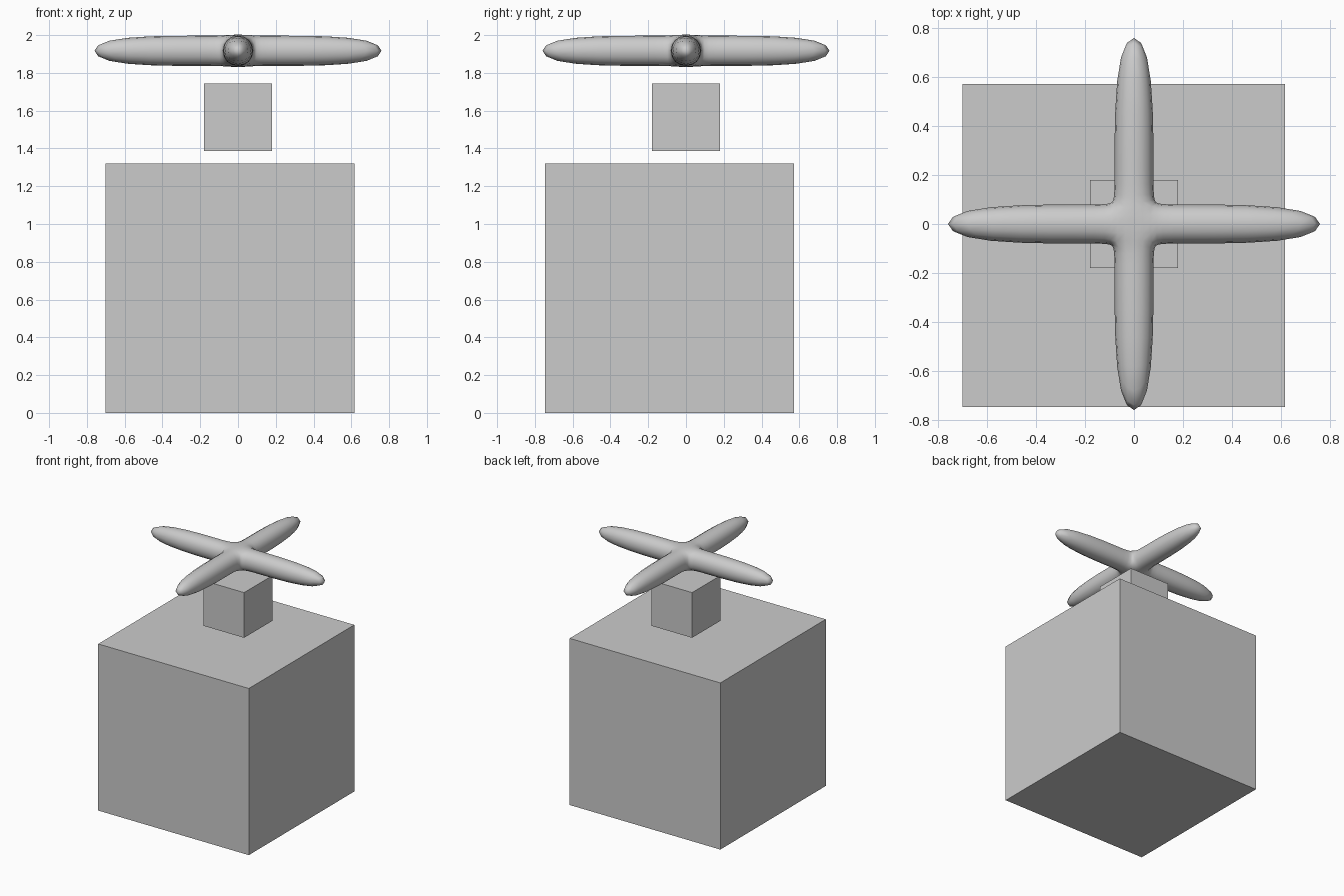
import bpy, bmesh
from mathutils import Vector

if "Cube" in bpy.data.objects:
    bpy.data.objects.remove(bpy.data.objects["Cube"])

grey = bpy.data.materials.new("plain grey")
grey.diffuse_color = (0.6, 0.6, 0.6, 1)
grey.use_nodes = True
grey.node_tree.nodes["Principled BSDF"].inputs["Base Color"].default_value = grey.diffuse_color


def make_object(name, bm, location):
    mesh = bpy.data.meshes.new(name)
    bm.normal_update()
    bm.to_mesh(mesh)
    bm.free()
    mesh.materials.append(grey)
    obj = bpy.data.objects.new(name, mesh)
    obj.location = location
    bpy.context.collection.objects.link(obj)
    return obj


def box(name, size, location):
    bm = bmesh.new()
    bmesh.ops.create_cube(bm, size=size)
    return make_object(name, bm, location)


# Large base block and the small block floating above it
box("base_block", 1.32, (-0.042, -0.087, 0.66))
box("small_block", 0.358, (0, 0, 1.566))

# Rotor: cube hub with four extruded arms, rounded by subdivision
HUB, COLLAR, REACH = 0.087, 0.13, 0.815
bm = bmesh.new()
bmesh.ops.create_cube(bm, size=2 * HUB)
bm.normal_update()
sides = [(f, f.normal.copy()) for f in bm.faces if abs(f.normal.z) < 0.5]
for face, direction in sides:
    for step in (COLLAR - HUB, REACH - COLLAR):
        face = bmesh.ops.extrude_discrete_faces(bm, faces=[face])["faces"][0]
        bmesh.ops.translate(bm, verts=face.verts, vec=Vector(direction) * step)
for f in bm.faces:
    f.smooth = True
rotor = make_object("four_arm_rotor", bm, (0, 0, 1.917))
sub = rotor.modifiers.new("rounding", "SUBSURF")
sub.levels = sub.render_levels = 2
